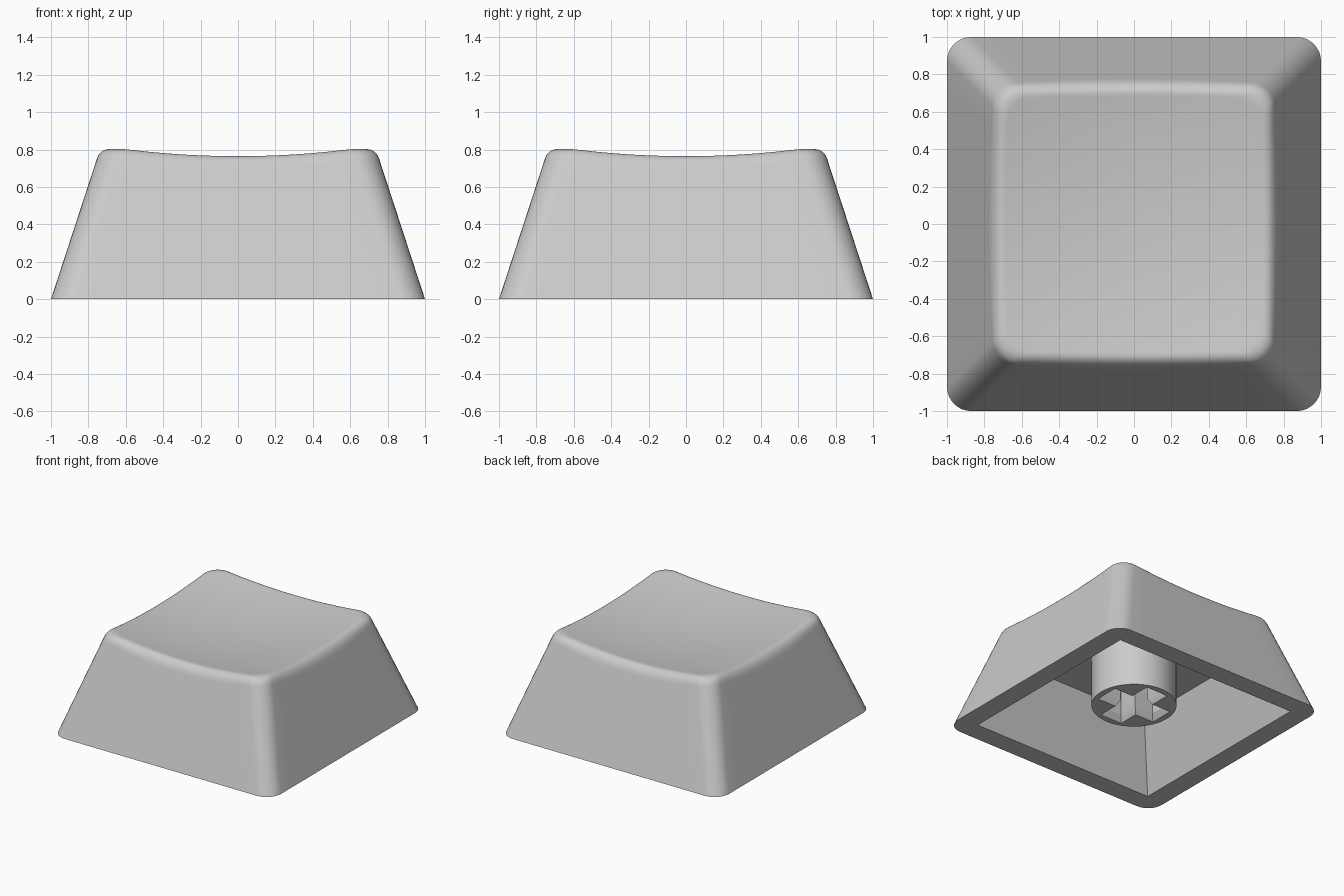
import bpy, bmesh, math

if "Cube" in bpy.data.objects:
    bpy.data.objects.remove(bpy.data.objects["Cube"])

SLOPE, RADIUS = 0.327, 0.13            # wall lean, corner radius
REACH = 0.055                          # top edge rounding into the dish
CAVITY_TOP, CAVITY_SLOPE = 0.522, 0.39

grey = bpy.data.materials.new("grey plastic")
grey.diffuse_color = (0.6, 0.6, 0.6, 1)
grey.use_nodes = True
grey.node_tree.nodes["Principled BSDF"].inputs["Base Color"].default_value = grey.diffuse_color


def make_object(name, bm):
    bmesh.ops.recalc_face_normals(bm, faces=bm.faces)
    mesh = bpy.data.meshes.new(name)
    bm.to_mesh(mesh)
    bm.free()
    mesh.materials.append(grey)
    obj = bpy.data.objects.new(name, mesh)
    bpy.context.collection.objects.link(obj)
    return obj


def activate(obj):
    bpy.ops.object.select_all(action='DESELECT')
    obj.select_set(True)
    bpy.context.view_layer.objects.active = obj


def cut(obj, cutter):
    activate(obj)
    mod = obj.modifiers.new("cut", 'BOOLEAN')
    mod.operation, mod.object, mod.solver = 'DIFFERENCE', cutter, 'EXACT'
    bpy.ops.object.modifier_apply(modifier=mod.name)
    bpy.data.objects.remove(cutter)


def smooth(obj):
    activate(obj)
    bpy.ops.object.shade_smooth_by_angle(angle=math.radians(30))


def loft(bm, rings):
    """Closed solid through matching rings of points."""
    rings = [[bm.verts.new(p) for p in r] for r in rings]
    n = len(rings[0])
    for a, b in zip(rings, rings[1:]):
        for i in range(n):
            j = (i + 1) % n
            bm.faces.new((a[i], a[j], b[j], b[i]))
    bm.faces.new(rings[0])
    bm.faces.new(rings[-1])


def dish(x, y):
    return 0.711 + 0.11 * (x * x + y * y)


# Rounded square outline: straight sides then quarter arcs, as (turn, along, arc angle)
outline = []
for q in range(4):
    outline += [(q, -1 + 2 * i / 12, 0) for i in range(12)]
    outline += [(q, 1, math.pi / 2 * i / 8) for i in range(8)]


def point(p, inset):
    q, t, a = p
    core = 1 - inset - RADIUS
    x, y = core + RADIUS * math.cos(a), core * t + RADIUS * math.sin(a)
    for _ in range(q):
        x, y = -y, x
    return x, y


def column(p):
    """One vertical strip of the cap, from the base up to the dish centre."""
    ze = 0.77
    for _ in range(8):
        ze = dish(*point(p, ze * SLOPE))
    e = ze * SLOPE
    drop = 0.06 + 0.02 * (1 - p[1] ** 2)      # rounding is fuller at mid side
    low = ((ze - drop) * SLOPE, ze - drop)
    inner = point(p, e + REACH)
    high = (e + REACH, dish(*inner))
    pts = [(*point(p, low[0] * k), low[1] * k) for k in (0, 0.33, 0.66, 0.9, 0.98)]
    for k in range(9):
        u = k / 8
        w = ((1 - u) ** 2, 2 * u * (1 - u) * 0.88, u * u)
        d = (w[0] * low[0] + w[1] * e + w[2] * high[0]) / sum(w)
        z = (w[0] * low[1] + w[1] * ze + w[2] * high[1]) / sum(w)
        pts.append((*point(p, d), z))
    for k in [0.98] + [i / 12 for i in range(11, 0, -1)]:
        x, y = inner[0] * k, inner[1] * k
        pts.append((x, y, dish(x, y)))
    return pts


# Cap body: leaning walls, rounded rim, dished top
bm = bmesh.new()
cols = [[bm.verts.new(c) for c in column(p)] for p in outline]
centre = bm.verts.new((0, 0, dish(0, 0)))
for i, a in enumerate(cols):
    b = cols[(i + 1) % len(cols)]
    for k in range(len(a) - 1):
        bm.faces.new((a[k], b[k], b[k + 1], a[k + 1]))
    bm.faces.new((a[-1], b[-1], centre))
bm.faces.new([c[0] for c in cols])
cap = make_object("keycap_shell", bm)

# Hollow underside with sharp corners
bm = bmesh.new()
rings = []
for z in (-0.1, CAVITY_TOP):
    h = 0.836 - z * CAVITY_SLOPE
    rings.append([(x * h, y * h, z) for x, y in ((-1, -1), (1, -1), (1, 1), (-1, 1))])
loft(bm, rings)
cavity = make_object("cavity_cutter", bm)
cavity.hide_render = True
cut(cap, cavity)
smooth(cap)

# Round stem hanging from the ceiling
bottom, top = 0.112, CAVITY_TOP + 0.005
bpy.ops.mesh.primitive_cylinder_add(vertices=64, radius=0.32, depth=top - bottom,
                                    location=(0, 0, (top + bottom) / 2))
stem = bpy.context.object
stem.name = "stem"
stem.data.materials.append(grey)


def cross(length, width, z):
    pts = []
    for q in range(4):
        for x, y in ((width, -width), (length, -width), (length, width)):
            for _ in range(q):
                x, y = -y, x
            pts.append((x, y, z))
    return pts


# Cross-shaped socket in the stem, with a chamfered mouth
bm = bmesh.new()
loft(bm, [cross(0.27, 0.1, bottom - 0.05), cross(0.27, 0.1, bottom),
          cross(0.24, 0.072, bottom + 0.05), cross(0.24, 0.072, CAVITY_TOP - 0.002)])
socket = make_object("socket_cutter", bm)
socket.hide_render = True
cut(stem, socket)
smooth(stem)
